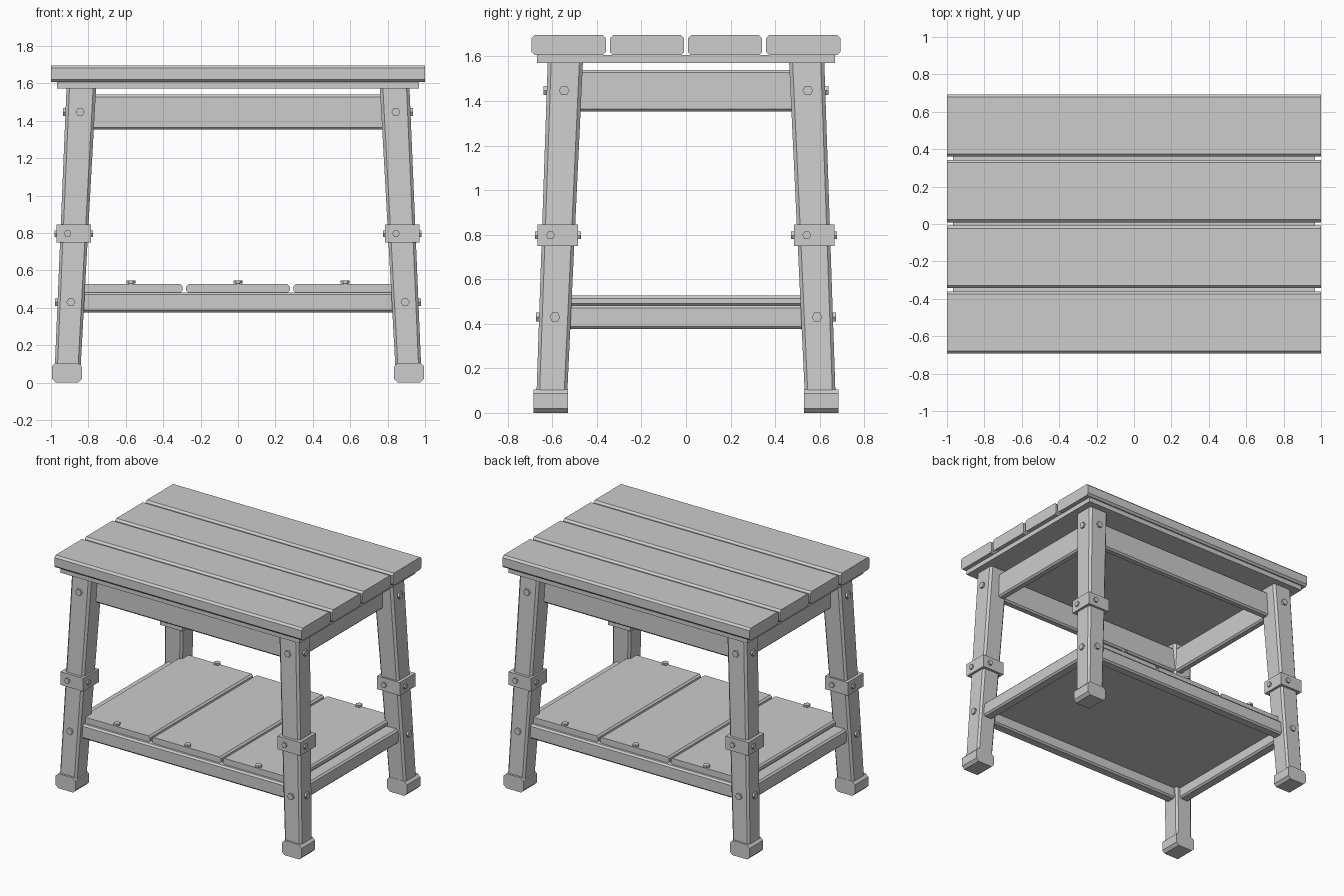
import bpy, bmesh
from math import radians
from mathutils import Matrix, Vector

if "Cube" in bpy.data.objects:
    bpy.data.objects.remove(bpy.data.objects["Cube"])

GREY = (0.605, 0.605, 0.605, 1)
mat = bpy.data.materials.new("plain_grey")
mat.use_nodes = True
mat.diffuse_color = GREY
mat.node_tree.nodes["Principled BSDF"].inputs["Base Color"].default_value = GREY


def finish(bm, name):
    bmesh.ops.recalc_face_normals(bm, faces=bm.faces[:])
    mesh = bpy.data.meshes.new(name)
    bm.to_mesh(mesh)
    bm.free()
    mesh.materials.append(mat)
    obj = bpy.data.objects.new(name, mesh)
    bpy.context.collection.objects.link(obj)
    return obj


def board_mesh(center, size, axis, chamfer):
    """Box whose four edges along one axis are chamfered."""
    bm = bmesh.new()
    bmesh.ops.create_cube(bm, size=1)
    bmesh.ops.scale(bm, vec=size, verts=bm.verts[:])
    if chamfer:
        along = [e for e in bm.edges
                 if abs((e.verts[0].co - e.verts[1].co)[axis]) > 1e-4]
        bmesh.ops.bevel(bm, geom=along, offset=chamfer, segments=1,
                        affect='EDGES', profile=0.5)
    bmesh.ops.translate(bm, vec=center, verts=bm.verts[:])
    return bm


def board(name, center, size, axis, chamfer=0.0):
    return finish(board_mesh(center, size, axis, chamfer), name)


def bolt(name, base, turn=None, radius=0.024, height=0.014, sunk=0.02):
    """Hex head on a surface; turn counts quarter turns from the front, None is up."""
    bm = bmesh.new()
    bmesh.ops.create_cone(bm, cap_ends=True, segments=6, radius1=radius,
                          radius2=radius, depth=height + sunk)
    m = Matrix.Translation((0, 0, (height - sunk) / 2)) @ Matrix.Rotation(radians(30), 4, 'Z')
    if turn is not None:
        m = Matrix.Rotation(radians(90 * turn), 4, 'Z') @ Matrix.Rotation(radians(90), 4, 'X') @ m
    bmesh.ops.transform(bm, matrix=Matrix.Translation(base) @ m, verts=bm.verts[:])
    return finish(bm, name)


# Table top boards and the panel under them
for i in range(4):
    board(f"top_board_{i + 1}", (0, (i - 1.5) * 0.351, 1.651), (2, 0.333, 0.09), 0, 0.014)
board("top_panel", (0, 0, 1.589), (1.935, 1.34, 0.035), 0)

# Upper and lower rails
for s, side in ((-1, "front"), (1, "back")):
    board(f"{side}_upper_rail", (0, s * 0.51, 1.446), (1.64, 0.06, 0.188), 0, 0.012)
    board(f"{side}_lower_rail", (0, s * 0.583, 0.429), (1.74, 0.08, 0.106), 0, 0.012)
for s, side in ((-1, "right"), (1, "left")):
    board(f"{side}_upper_rail", (s * 0.81, 0, 1.446), (0.06, 1.04, 0.188), 1, 0.012)
    board(f"{side}_lower_rail", (s * 0.895, 0, 0.429), (0.08, 1.12, 0.106), 1, 0.012)

# Shelf boards on a panel set between the lower rails, with upright bolts
board("shelf_panel", (0, 0, 0.468), (1.75, 1.13, 0.024), 0)
for i in (-1, 0, 1):
    x = i * 0.573
    board(f"shelf_board_{i + 2}", (x, 0, 0.503), (0.555, 1.19, 0.046), 1, 0.012)
    for s in (-1, 1):
        bolt("shelf_bolt_head", (x, s * 0.58, 0.531), height=0.014, sunk=0)
        bolt("shelf_bolt_shank", (x, s * 0.58, 0.52), radius=0.012, height=0.012)

# Splayed legs
LEG_TOP, LEG_BOTTOM = Vector((0.838, 0.542, 1.572)), Vector((0.91, 0.602, 0.09))


def leg_point(z):
    t = (z - LEG_BOTTOM.z) / (LEG_TOP.z - LEG_BOTTOM.z)
    return LEG_BOTTOM.lerp(LEG_TOP, t), 0.069 + 0.01 * t


for sx, left in ((-1, "right"), (1, "left")):
    for sy, front in ((-1, "front"), (1, "back")):
        name = f"{front}_{left}"
        bm = board_mesh((0, 0, 0.5), (2, 2, 1), 2, 0.2)
        for v in bm.verts:
            c, half = leg_point(LEG_TOP.z if v.co.z > 0.5 else LEG_BOTTOM.z)
            v.co = (sx * c.x + v.co.x * half, sy * c.y + v.co.y * half, c.z)
        finish(bm, f"{name}_leg")

        # Foot block and collar
        board(f"{name}_foot", (sx * 0.915, sy * 0.608, 0.053), (0.16, 0.155, 0.106), 1, 0.02)
        collar = Vector((sx * 0.878, sy * 0.575, 0.797))
        board(f"{name}_collar", collar, (0.184, 0.182, 0.096), 2)

        # Collar bolts on all four sides, each off centre the same way
        for turn in range(4):
            spot = Matrix.Rotation(radians(90 * turn), 3, 'Z') @ Vector((-0.033, -0.091, 0))
            bolt(f"{name}_collar_bolt", collar + spot, turn, radius=0.02, height=0.012)

        # Rail bolts on the two outward sides
        for z in (1.447, 0.43):
            c, half = leg_point(z)
            p = Vector((sx * c.x, sy * c.y, z))
            bolt(f"{name}_rail_bolt", p + Vector((0, sy * half, 0)), 0 if sy < 0 else 2)
            bolt(f"{name}_rail_bolt", p + Vector((sx * half, 0, 0)), 1 if sx > 0 else 3)
